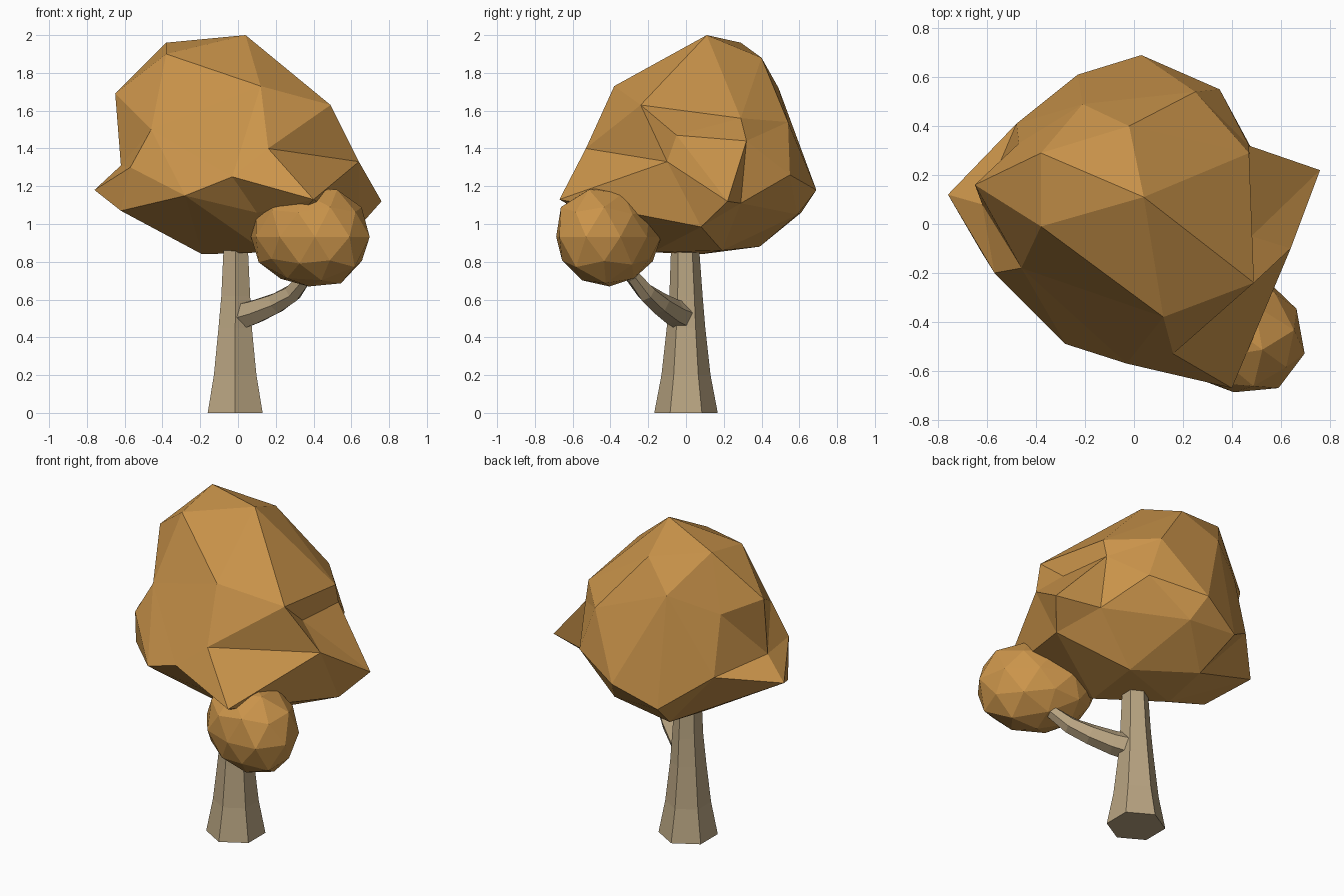
import bpy, bmesh, math, random
from mathutils import Vector

if "Cube" in bpy.data.objects:
    bpy.data.objects.remove(bpy.data.objects["Cube"])

random.seed(4)


def material(name, color):
    m = bpy.data.materials.new(name)
    m.diffuse_color = (*color, 1)
    m.use_nodes = True
    m.node_tree.nodes["Principled BSDF"].inputs["Base Color"].default_value = m.diffuse_color
    return m


LEAF = material("leaf", (0.60, 0.30, 0.07))
BARK = material("bark", (0.48, 0.37, 0.22))


def finish(bm, name, mat):
    bmesh.ops.recalc_face_normals(bm, faces=bm.faces[:])
    me = bpy.data.meshes.new(name)
    bm.to_mesh(me)
    bm.free()
    me.materials.append(mat)
    ob = bpy.data.objects.new(name, me)
    bpy.context.collection.objects.link(ob)
    return ob


def star_blob(name, centre, points, flips, mat):
    """Skin scattered points by their direction from the centre."""
    bm = bmesh.new()
    c = Vector(centre)
    verts = [bm.verts.new((Vector(p) - c).normalized()) for p in points]
    bmesh.ops.convex_hull(bm, input=verts)
    for v, p in zip(verts, points):
        v.co = p
    # turn single edges to get the wanted creases
    for a, b in flips:
        e = bm.edges.get((verts[points.index(a)], verts[points.index(b)]))
        if e:
            bmesh.utils.edge_rotate(e, False)
    return finish(bm, name, mat)


def tube(name, rings, sides, mat):
    """Rings are (centre, radius, axis); first corner points to -y."""
    bm = bmesh.new()
    loops = []
    for c, r, axis in rings:
        axis = Vector(axis).normalized()
        u = Vector((0, -1, 0))
        u = (u - axis * u.dot(axis)).normalized()
        w = axis.cross(u)
        loops.append([bm.verts.new(Vector(c) + r * (u * math.cos(a) + w * math.sin(a)))
                      for a in (2 * math.pi * i / sides for i in range(sides))])
    for a, b in zip(loops, loops[1:]):
        for i in range(sides):
            j = (i + 1) % sides
            bm.faces.new((a[i], a[j], b[j], b[i]))
    bm.faces.new(loops[0])
    bm.faces.new(loops[-1])
    return finish(bm, name, mat)


# Main canopy: crown, middle belt, underside
shoulder = (0.49, -0.24, 1.63)
front_tip = (0.40, -0.67, 1.13)
left_low = (-0.62, -0.12, 1.07)
left_mid = (-0.62, 0.08, 1.31)
crown = [(0.04, 0.11, 2.0), (-0.38, 0.29, 1.96), (-0.38, -0.01, 1.90),
         (-0.65, 0.16, 1.69), (-0.02, 0.40, 1.88), (0.12, -0.38, 1.73),
         shoulder, (-0.21, 0.49, 1.72), (0.25, 0.54, 1.54),
         (0.47, 0.29, 1.56), (-0.47, 0.33, 1.61)]
belt = [(0.47, 0.32, 1.44), (0.48, -0.05, 1.47), (0.64, -0.10, 1.33),
        (0.76, 0.22, 1.12), (0.16, -0.53, 1.40), front_tip,
        (-0.03, -0.57, 1.25), (-0.28, -0.49, 1.15), (-0.46, -0.18, 1.50),
        (-0.57, -0.20, 1.30), left_mid, (-0.76, 0.12, 1.18),
        (-0.48, 0.41, 1.25), (-0.23, 0.61, 1.06), (0.03, 0.69, 1.18),
        (0.35, 0.55, 1.26)]
under = [left_low, (0.10, -0.42, 1.06), (0.64, 0.08, 0.985),
         (0.49, 0.29, 1.11), (0.08, 0.59, 1.05), (0.19, 0.19, 0.86),
         (-0.16, 0.39, 0.88), (0.15, -0.18, 0.85), (-0.19, 0.08, 0.84)]
star_blob("main_canopy", (0, 0.05, 1.33), crown + belt + under,
          [(shoulder, front_tip), (left_low, left_mid)], LEAF)

# Small leaf cluster on the branch, stretched outwards along it
bm = bmesh.new()
bmesh.ops.create_icosphere(bm, subdivisions=2, radius=1)
ca, sa = math.cos(math.radians(-36)), math.sin(math.radians(-36))
for v in bm.verts:
    x, y, z = v.co * random.uniform(0.97, 1.06)
    k = 1 + 0.10 * x
    x, y, z = 0.335 * x, 0.25 * y * k, 0.265 * z * k
    v.co = (0.375 + x * ca - y * sa, -0.405 + x * sa + y * ca, 0.932 + z)
finish(bm, "small_canopy", LEAF)

# Six-sided trunk
up = (0, 0, 1)
tube("trunk", [((-0.015, 0, 0), 0.168, up), ((-0.015, 0, 0.2), 0.130, up),
               ((-0.015, 0, 0.45), 0.102, up), ((-0.012, 0, 0.62), 0.088, up),
               ((-0.012, -0.005, 0.88), 0.074, up)], 6, BARK)

# Side branch, rooted inside the trunk
tube("branch", [((-0.01, 0.0, 0.505), 0.080, (0.8, -0.5, 0.25)),
                ((0.09, -0.07, 0.535), 0.070, (0.8, -0.5, 0.3)),
                ((0.20, -0.14, 0.58), 0.060, (0.8, -0.5, 0.4)),
                ((0.29, -0.21, 0.635), 0.051, (0.6, -0.5, 0.55)),
                ((0.36, -0.285, 0.725), 0.040, (0.5, -0.5, 0.8))], 6, BARK)
